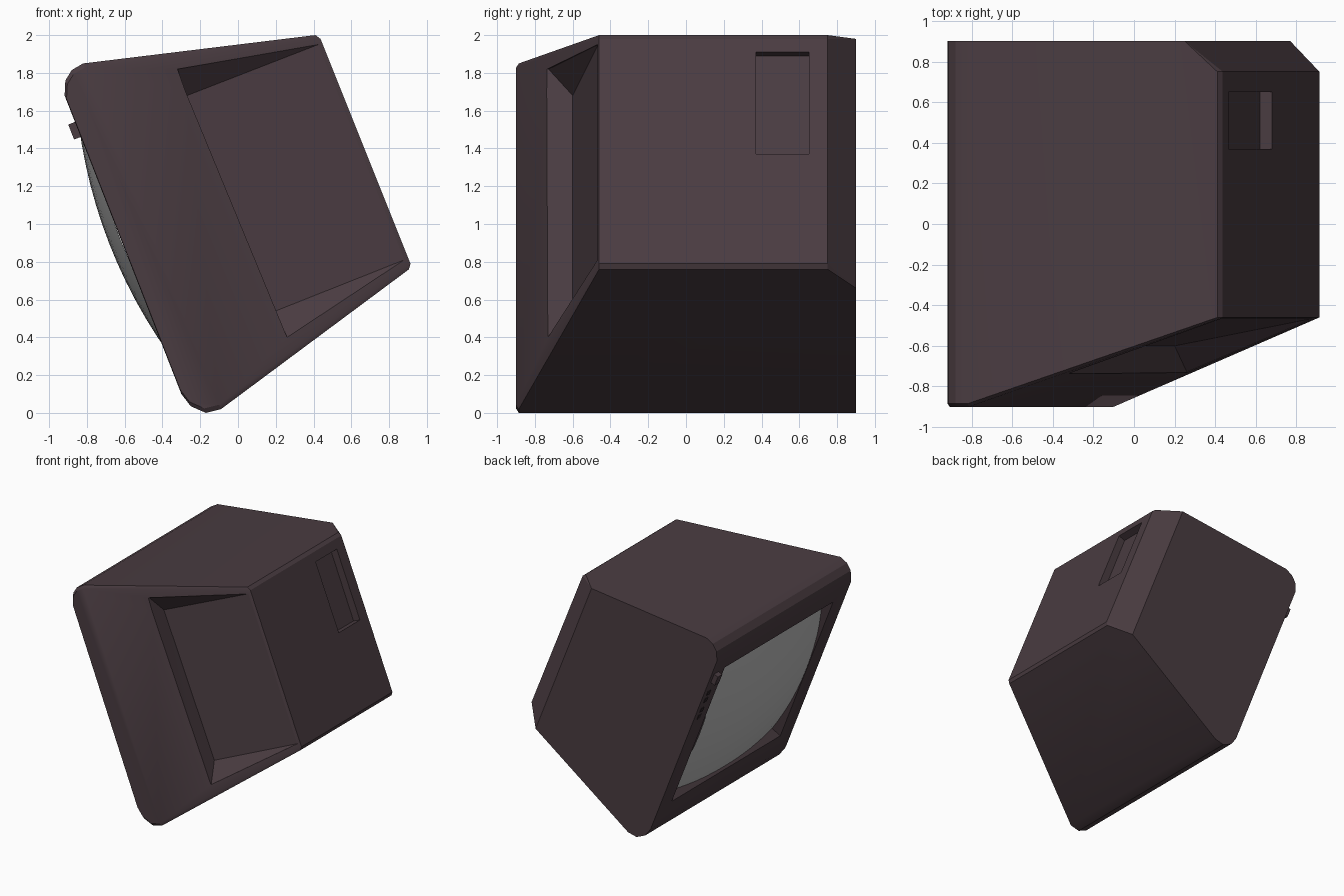
import bpy, bmesh, math
from mathutils import Vector

if "Cube" in bpy.data.objects:
    bpy.data.objects.remove(bpy.data.objects["Cube"])

def mat(name, c):
    m = bpy.data.materials.new(name)
    m.diffuse_color = (*c, 1)
    m.use_nodes = True
    m.node_tree.nodes["Principled BSDF"].inputs["Base Color"].default_value = m.diffuse_color
    return m

plastic = mat("dark plum plastic", (0.068, 0.045, 0.053))
glass = mat("grey glass", (0.50, 0.50, 0.50))
dark = mat("near black", (0.03, 0.02, 0.024))

def P(u, y, w):
    """Tilted frame: u = depth behind the screen face, w = up along it (0 = its middle)."""
    w -= 0.83
    return Vector((-0.92 + 0.931 * u - 0.365 * w, y, 1.69 + 0.365 * u + 0.931 * w))

def add(name, bm, m):
    me = bpy.data.meshes.new(name)
    bm.to_mesh(me)
    bm.free()
    ob = bpy.data.objects.new(name, me)
    bpy.context.collection.objects.link(ob)
    me.materials.append(m)
    return ob

def hull(name, pts, m):
    bm = bmesh.new()
    for p in pts:
        bm.verts.new(p)
    r = bmesh.ops.convex_hull(bm, input=bm.verts[:])
    junk = list({g for g in r["geom_interior"] + r["geom_unused"]
                 if isinstance(g, bmesh.types.BMVert)})
    bmesh.ops.delete(bm, geom=junk, context='VERTS')
    bmesh.ops.dissolve_limit(bm, angle_limit=math.radians(1.2), verts=bm.verts[:], edges=bm.edges[:])
    bmesh.ops.recalc_face_normals(bm, faces=bm.faces[:])
    return add(name, bm, m)

def box(name, u, y, w, m):
    return hull(name, [P(a, b, c) for a in u for b in y for c in w], m)

def smooth(ob, deg=25):
    bpy.ops.object.select_all(action='DESELECT')
    ob.select_set(True)
    bpy.context.view_layer.objects.active = ob
    bpy.ops.object.shade_smooth_by_angle(angle=math.radians(deg))

# Housing: rounded front profile, tapering to the back, one straight side
front = [(-0.82, 1.85), (-0.88, 1.815), (-0.914, 1.76), (-0.918, 1.68),
         (-0.30, 0.10), (-0.25, 0.035), (-0.17, 0.0), (-0.09, 0.02)]
back = [(0.41, 2.0), (0.437, 1.98), (0.913, 0.79), (0.905, 0.76)]
pts = [(x, 0.9, z) for x, z in front + [(0.25, 1.98), (0.77, 0.66)]]
pts += [(x, y, z) for x, z in back for y in (0.75, -0.46)]
pts += [(x, -0.885, z) for x, z in front]
cx, cz = -0.5, 0.95
pts += [(cx + (x - cx) * 0.975, -0.9, cz + (z - cz) * 0.975) for x, z in front]
body = hull("monitor_housing", pts, plastic)

# Cutter: large side grip recess
p1, p2 = Vector((-0.32, -0.728, 1.82)), Vector((0.26, -0.728, 0.40))
f1, f2 = Vector((-0.27, -0.60, 1.68)), Vector((0.20, -0.60, 0.54))
q1, q2 = Vector((0.425, -0.465, 1.95)), Vector((0.88, -0.465, 0.81))
out = Vector((0, -0.6, 0))
side_cut = hull("side_recess_cutter", [p1, p2, f1, f2, q1, q2] + [p + out for p in (p1, p2, q1, q2)], plastic)

# Cutter: socket recess in the back
a, b = Vector((0.464, 0, 1.91)), Vector((0.677, 0, 1.37))
n = Vector((0.931, 0, 0.365))
back_cut = hull("back_socket_cutter",
                [p + n * d + Vector((0, y, 0)) for p in (a, b) for d in (-0.06, 0.1) for y in (0.37, 0.65)], plastic)

# Cutter: sloped screen opening
screen_cut = hull("screen_opening_cutter",
                  [P(u, sy * hy, sw * hw) for u, hy, hw in ((-0.03, 0.735, 0.69), (0.1, 0.67, 0.62))
                   for sy in (-1, 1) for sw in (-1, 1)], plastic)

for c in (side_cut, back_cut, screen_cut):
    bpy.context.view_layer.objects.active = body
    md = body.modifiers.new("cut", 'BOOLEAN')
    md.object, md.operation, md.solver = c, 'DIFFERENCE', 'EXACT'
    bpy.ops.object.modifier_apply(modifier=md.name)
    bpy.data.objects.remove(c)
smooth(body)

# Bulging screen glass
bm = bmesh.new()
N = 12
grid = [[bm.verts.new(P(-0.068 + 0.068 * (w / 0.6) ** 2 + 0.065 * (y / 0.72) ** 2, y, w))
         for y in [0.71 * (2 * j / N - 1) for j in range(N + 1)]]
        for w in [0.66 * (2 * i / N - 1) for i in range(N + 1)]]
for i in range(N):
    for j in range(N):
        bm.faces.new((grid[i][j], grid[i + 1][j], grid[i + 1][j + 1], grid[i][j + 1]))
bm.normal_update()
bm.faces.ensure_lookup_table()
if bm.faces[0].normal.x > 0:
    bmesh.ops.reverse_faces(bm, faces=bm.faces[:])
smooth(add("screen_glass", bm, glass))

# Controls beside the screen
box("power_knob", (-0.04, 0.02), (0.80, 0.86), (0.585, 0.67), plastic)
for k, w in enumerate((0.47, 0.40, 0.30, 0.23)):
    box(f"control_button_{k + 1}", (-0.006, 0.01), (0.81, 0.85), (w - 0.02, w + 0.02), dark)
